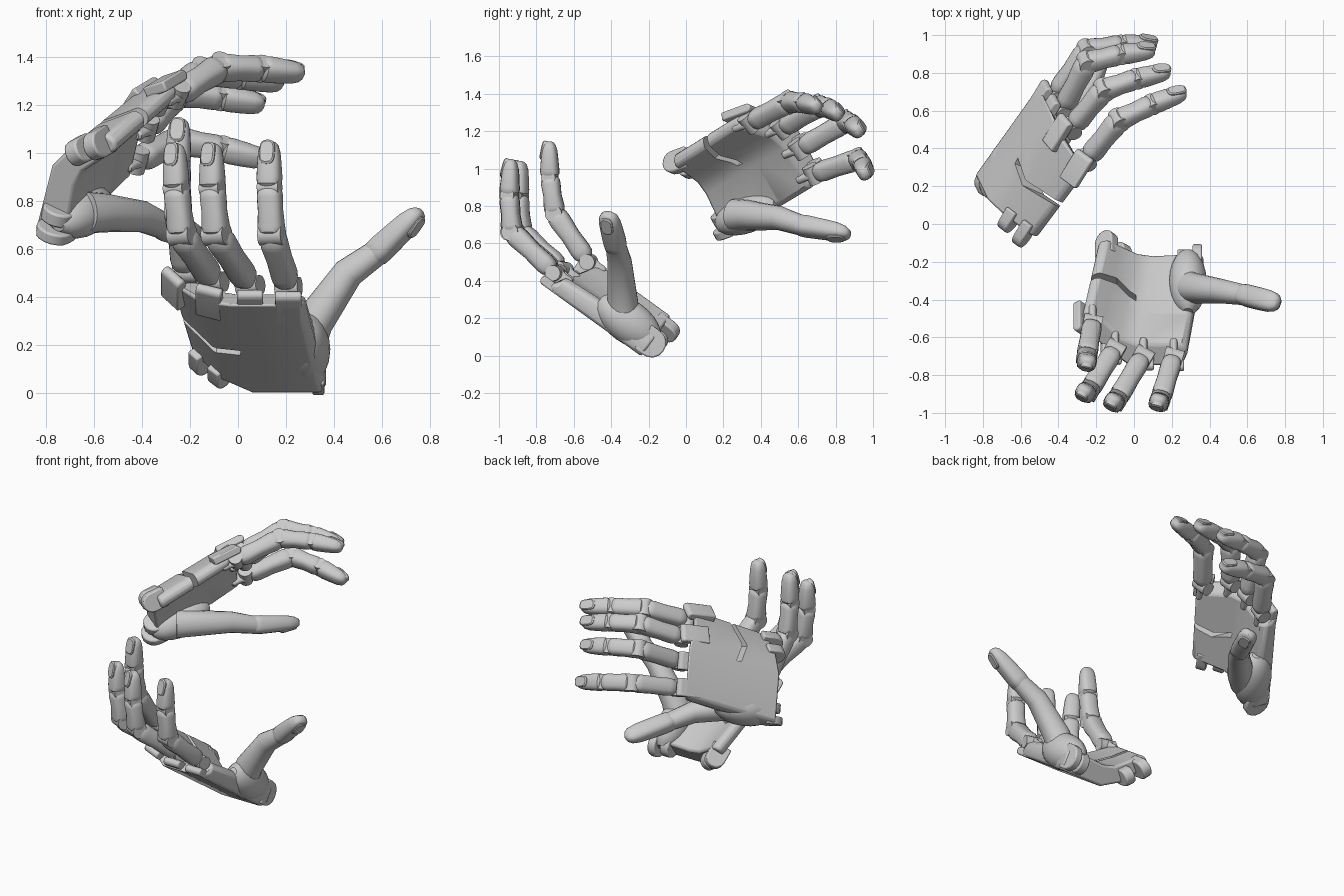
import bpy, bmesh, math
from mathutils import Vector, Matrix

if "Cube" in bpy.data.objects:
    bpy.data.objects.remove(bpy.data.objects["Cube"])

V = Vector


def loft(name, rings):
    """Skin a list of closed rings and cap both ends."""
    bm = bmesh.new()
    rows = [[bm.verts.new(p) for p in r] for r in rings]
    n = len(rows[0])
    for a, b in zip(rows, rows[1:]):
        for i in range(n):
            j = (i + 1) % n
            bm.faces.new((a[i], a[j], b[j], b[i]))
    bm.faces.new(rows[0])
    bm.faces.new(rows[-1])
    bmesh.ops.recalc_face_normals(bm, faces=bm.faces)
    me = bpy.data.meshes.new(name)
    bm.to_mesh(me)
    bm.free()
    ob = bpy.data.objects.new(name, me)
    bpy.context.collection.objects.link(ob)
    return ob


def bevel(ob, width, seg=2):
    m = ob.modifiers.new("bevel", 'BEVEL')
    m.width, m.segments, m.limit_method = width, seg, 'ANGLE'
    m.angle_limit = math.radians(40)


def oval(c, side, up, w, h, p=2.7, n=20):
    """Rounded-square ring."""
    f = lambda t: math.copysign(abs(t) ** (2 / p), t)
    return [c + side * (w * f(math.cos(2 * math.pi * i / n)))
            + up * (h * f(math.sin(2 * math.pi * i / n))) for i in range(n)]


BONE = [(0, .72, .7), (.07, .92, .95), (.18, 1, 1), (.5, .95, .9),
        (.82, 1, 1), (.93, .94, .95), (1, .72, .72)]
TIP = [(0, .72, .7), (.08, .95, .98), (.2, 1, 1), (.5, .96, .9), (.75, .9, .8),
       (.9, .76, .62), (.97, .52, .42), (1, .22, .2)]


def bone(name, a, b, out, s0, s1, prof):
    """One phalanx from a to b; s0, s1 are (half width, half depth) at the ends."""
    ax = (b - a).normalized()
    up = (out - ax * out.dot(ax)).normalized()
    side = ax.cross(up)
    loft(name, [oval(a.lerp(b, t), side, up, w * (s0[0] + (s1[0] - s0[0]) * t),
                     h * (s0[1] + (s1[1] - s0[1]) * t)) for t, w, h in prof])
    return ax, up, side


def nail(name, a, b, out, w, h):
    ax = (b - a).normalized()
    up = (out - ax * out.dot(ax)).normalized()
    side = ax.cross(up)
    c = a.lerp(b, .76) + up * h
    tilt = (ax - up * .22).normalized()
    top = side.cross(tilt)
    if top.dot(up) < 0:
        top = -top
    loft(name, [oval(c + top * z, side, tilt, w * k, .052 * k, 3)
                for z, k in ((-.02, 1), (.0, 1), (.006, .85))])


def pin(name, c, axis, length, r):
    axis = axis.normalized()
    x = axis.orthogonal().normalized()
    y = axis.cross(x)
    loft(name, [oval(c + axis * s * length / 2, x, y, r, r, 2, 20) for s in (-1, 1)])


def lug(name, M, c, roll, d1, width, half, off=0):
    """Round-ended tab from depth c[1] to d1, rolled about the palm's long axis."""
    s = 1 if d1 > c[1] else -1
    prof = [(c[1], -half), (c[1], half)]
    for i in range(9):
        t = math.pi / 2 - math.pi * i / 8
        prof.append((d1 - s * half + s * half * math.cos(t), half * math.sin(t)))
    cr, sr = math.cos(roll), math.sin(roll)
    ob = loft(name, [[M @ V((c[0] + x * cr - (b + off) * sr, a, c[2] + x * sr + (b + off) * cr))
                      for a, b in prof] for x in (-width / 2, width / 2)])
    bevel(ob, .008)
    return ob


# knuckle centres in the palm frame (across, along, palmward) and panel roll
KNUCKLES = {"index": ((0, 0, 0), 0), "middle": ((-.16, 0, .008), 0),
            "ring": ((-.31, -.02, .04), -.3), "little": ((-.43, -.11, .154), -.85)}
# palm cross-section: across, palmward, knuckle-end depth, extra palmward at wrist
SECTION = [(.07, -.05, -.04, 0), (.045, -.09, .0, 0), (-.24, -.09, .0, 0), (-.37, -.02, -.07, 0),
           (-.49, .12, -.13, 0), (-.48, .165, -.16, 0), (-.44, .18, -.17, 0), (-.37, .125, -.14, 0),
           (-.28, .045, -.09, .01), (-.2, .015, -.07, .02), (.04, .015, -.06, .04),
           (.07, -.01, -.05, .04)]


def hand(side, M, joints, thumb, thumb_out):
    n = M.to_3x3() @ V((0, 0, 1))
    # palm shell, folded up on the little-finger side
    rings = []
    for t in (0, .35, .7, 1):
        rings.append([M @ V((u + .09 * t, d + (-.635 - d) * t, h + e * t))
                      for u, h, d, e in SECTION])
    palm = loft(side + "_palm", rings)
    bevel(palm, .014)
    # slit across the folded panel
    box = [(-.5, -.40), (-.3, -.43), (-.2, -.37), (-.2, -.335), (-.3, -.395), (-.5, -.375)]
    cut = loft(side + "_slit_cutter", [[M @ V((u, d, h)) for u, d in box] for h in (-.3, .4)])
    cut.hide_render = True
    cut.hide_viewport = True
    m = palm.modifiers.new("slit", 'BOOLEAN')
    m.object, m.operation, m.solver = cut, 'DIFFERENCE', 'EXACT'
    # wrist hinge lugs
    for i, (c, roll, d1, w, half) in enumerate([
            ((.125, -.58, .0), 0, -.715, .05, .078), ((.05, -.58, -.01), 0, -.69, .06, .07),
            ((-.355, -.58, .105), -.85, -.73, .06, .06),
            ((-.28, -.58, .025), -.75, -.71, .065, .055)]):
        lug(f"{side}_wrist_lug_{i + 1}", M, c, roll, d1, w, half)
    # thumb mount dome
    dome = []
    for i in range(1, 12):
        t = math.pi * i / 12
        r = math.sin(t)
        dome.append([M @ (V((.075, -.47 - .2 * math.cos(t), .02)) + p) for p in
                     oval(V(), V((1, 0, 0)), V((0, 0, 1)), .1 * r, .115 * r, 2, 24)])
    loft(side + "_thumb_mount", dome)
    # fingers
    for (name, (k, roll)), (P, T) in zip(KNUCKLES.items(), joints):
        pre = f"{side}_{name}"
        lug(pre + "_knuckle_tab", M, (k[0], k[1] - .14, k[2]), roll, k[1] + .045, .11, .024, -.066)
        K, P, T = M @ V(k), V(P), V(T)
        out = P - (K + T) / 2
        D = P.lerp(T, .53) + out.normalized() * .016
        hinge = (P - K).cross(T - P)
        pin(pre + "_knuckle_pin", K, hinge, .10, .042)
        back = M @ V((k[0], k[1] - .1, k[2] - .01))
        bone(pre + "_knuckle_web", back, K, -n, (.022, .04), (.022, .04), BONE)
        bone(pre + "_proximal", K.lerp(P, .08), P, out, (.054, .054), (.056, .058), BONE)
        pin(pre + "_middle_pin", P, hinge, .1, .046)
        bone(pre + "_middle", P, D, out, (.056, .055), (.052, .05), BONE)
        pin(pre + "_end_pin", D, hinge, .09, .038)
        bone(pre + "_distal", D, T, out, (.053, .05), (.05, .05), TIP)
        nail(pre + "_nail", D, T, out, .033, .037)
    # thumb
    pts = [V(p) for p in thumb]
    out = V(thumb_out)
    ax = [(pts[min(i + 1, 4)] - pts[max(i - 1, 0)]).normalized() for i in range(5)]
    size = [.088, .08, .064, .054]
    rings = []
    for i in range(4):
        up = (out - ax[i] * out.dot(ax[i])).normalized()
        rings.append(oval(pts[i], ax[i].cross(up), up, size[i], size[i], 2.2))
    loft(side + "_thumb_proximal", rings)
    bone(side + "_thumb_distal", pts[3].lerp(pts[4], -.12), pts[4], out,
         (.056, .056), (.066, .058), TIP)
    nail(side + "_thumb_nail", pts[3], pts[4], out, .036, .042)


def frame(u, d, n, o):
    return Matrix((u, d, n)).transposed().to_4x4() if o is None else \
        Matrix.Translation(o) @ Matrix((u, d, n)).transposed().to_4x4()


# lower hand, palm up
hand("lower", frame((1, 0, 0), (0, -.81, .585), (0, .585, .81), (.21, -.70, .44)),
     [((.14, -.93, .66), (.13, -.935, 1.05)), ((-.09, -.93, .66), (-.11, -.935, 1.04)),
      ((-.235, -.88, .66), (-.265, -.885, 1.04)), ((-.25, -.70, .76), (-.245, -.73, 1.145))],
     [(.27, -.33, .18), (.32, -.34, .30), (.46, -.355, .50), (.58, -.375, .585), (.765, -.42, .76)],
     (.6, -.35, -.6))
# upper hand, mirrored and turned to face sideways, thumb tucked in
hand("upper", frame((-.22, .454, -.861), (.5, .81, .3), (.834, -.365, -.405), (-.42, .68, .97)),
     [((-.25, .92, 1.05), (.12, .955, .97)), ((-.25, .855, 1.25), (.11, .92, 1.20)),
      ((-.16, .71, 1.335), (.19, .81, 1.29)), ((-.08, .55, 1.355), (.275, .70, 1.33))],
     [(-.64, .27, .75), (-.56, .33, .75), (-.40, .50, .735), (-.31, .62, .695), (-.17, .875, .65)],
     (.5, .1, -.8))

# smooth the rounded parts, keep hard edges
bpy.ops.object.select_all(action='DESELECT')
for ob in bpy.data.objects:
    if not ob.hide_render:
        ob.select_set(True)
        bpy.context.view_layer.objects.active = ob
bpy.ops.object.shade_smooth_by_angle(angle=math.radians(35))
